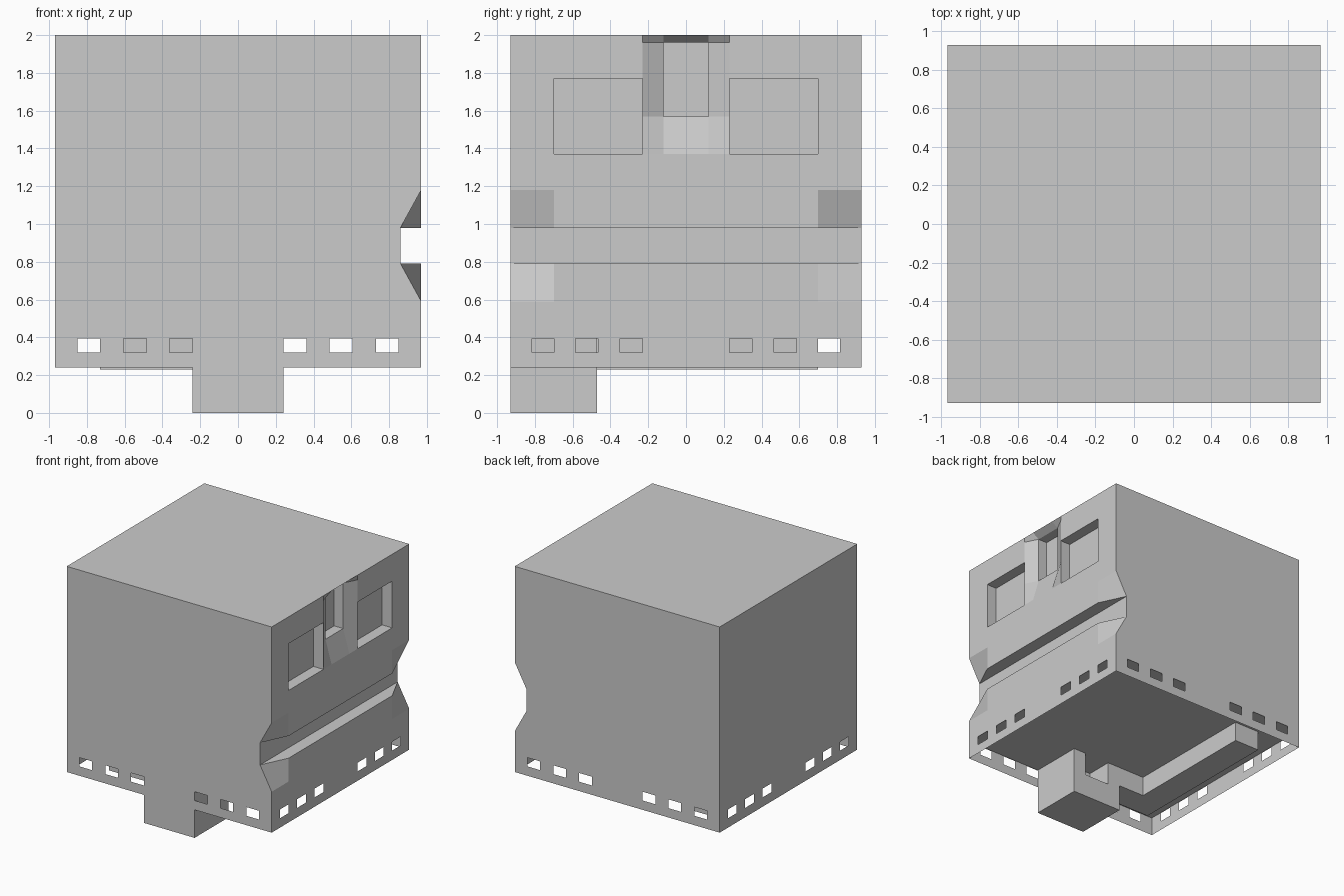
import bpy, bmesh

if "Cube" in bpy.data.objects:
    bpy.data.objects.remove(bpy.data.objects["Cube"])

X, Y, CEIL, TOP = 0.97, 0.93, 0.40, 2.0


def make_object(name, bm):
    bmesh.ops.remove_doubles(bm, verts=bm.verts, dist=0.0005)
    bmesh.ops.recalc_face_normals(bm, faces=bm.faces)
    mesh = bpy.data.meshes.new(name)
    bm.to_mesh(mesh)
    bm.free()
    ob = bpy.data.objects.new(name, mesh)
    bpy.context.collection.objects.link(ob)
    return ob


def add_face(bm, pts):
    return bm.faces.new([bm.verts.new(p) for p in pts])


def prism(name, outline, z0, z1):
    bm = bmesh.new()
    n = len(outline)
    for z in (z0, z1):
        add_face(bm, [(x, y, z) for x, y in outline])
    for i in range(n):
        (ax, ay), (bx, by) = outline[i], outline[(i + 1) % n]
        add_face(bm, [(ax, ay, z0), (bx, by, z0), (bx, by, z1), (ax, ay, z1)])
    return make_object(name, bm)


def rect(x0, x1, y0, y1):
    return [(x0, y0), (x1, y0), (x1, y1), (x0, y1)]


# Face panel grid on +x, with the pushed-in vertices
ys = [-Y, -0.70, -0.23, -0.12, 0.12, 0.23, 0.70, Y]
zs = [CEIL, 0.59, 0.79, 0.98, 1.18, 1.37, 1.57, 1.77, 1.96, TOP]


def surface_x(y, z):
    if abs(y) == Y and z in (0.79, 0.98):
        return 0.86                      # mouth corners
    if abs(y) == 0.12 and 1.57 <= z <= 1.96:
        return 0.912                     # sloped nose surround
    return X


def recess(i, k):
    """Depth plane of a recessed cell, or None for a flush one."""
    if not (0 <= i < len(ys) - 1):
        return 0.86 if k == 2 else None
    if k == 2:
        return 0.86                      # mouth slot
    if i in (1, 5) and k in (5, 6):
        return 0.875                     # eyes
    if i == 3 and k in (6, 7):
        return 0.826                     # nose
    return None


bm = bmesh.new()
for i in range(len(ys) - 1):
    for k in range(len(zs) - 1):
        cell = [(ys[i], zs[k]), (ys[i + 1], zs[k]),
                (ys[i + 1], zs[k + 1]), (ys[i], zs[k + 1])]
        front = [(surface_x(y, z), y, z) for y, z in cell]
        d = recess(i, k)
        if d is None:
            add_face(bm, front)
            continue
        back = [(d, y, z) for y, z in cell]
        add_face(bm, back)
        for s, (di, dk) in enumerate([(0, -1), (1, 0), (0, 1), (-1, 0)]):
            if recess(i + di, k + dk) != d:
                t = (s + 1) % 4
                wall = [front[s], front[t], back[t], back[s]]
                add_face(bm, list(dict.fromkeys(wall)))

# Remaining sides of the closed upper box
for y in (-Y, Y):
    add_face(bm, [(surface_x(y, z), y, z) for z in zs] + [(-X, y, TOP), (-X, y, CEIL)])
for z in (CEIL, TOP):
    add_face(bm, [(X, y, z) for y in ys] + [(-X, Y, z), (-X, -Y, z)])
add_face(bm, [(-X, -Y, CEIL), (-X, Y, CEIL), (-X, Y, TOP), (-X, -Y, TOP)])
make_object("head_box", bm)

# Thin open skirt with small windows on all four sides
SKIRT_Z = [0.24, 0.32, 0.395, CEIL]
half_x = [0.24, 0.363, 0.485, 0.605, 0.73, 0.85, X]
half_y = [0.23, 0.35, 0.465, 0.585, 0.70, 0.815, Y]
bm = bmesh.new()
for half, place in ((half_x, lambda s, u, z: (u, s * Y, z)),
                    (half_y, lambda s, u, z: (s * X, u, z))):
    line = [-u for u in reversed(half)] + half
    for s in (-1, 1):
        for a in range(len(line) - 1):
            for k in range(3):
                if k == 1 and a in (1, 3, 5, 7, 9, 11):
                    continue
                u0, u1, z0, z1 = line[a], line[a + 1], SKIRT_Z[k], SKIRT_Z[k + 1]
                add_face(bm, [place(s, u0, z0), place(s, u1, z0),
                              place(s, u1, z1), place(s, u0, z1)])
make_object("window_skirt", bm)

# Foot block with a notch in its rear upper edge
foot = prism("foot_block", rect(-0.24, 0.24, -Y, -0.47), 0.0, CEIL)
cutter = prism("notch_cutter", rect(-0.12, 0.12, -0.70, -0.40), 0.20, 0.50)
cutter.hide_render = True
cutter.hide_viewport = True
cut = foot.modifiers.new("notch", "BOOLEAN")
cut.operation = "DIFFERENCE"
cut.object = cutter
cut.solver = "EXACT"

# L-shaped rail under the ceiling
prism("under_rail", [(-0.24, -0.70), (-0.24, -0.47), (-0.49, -0.47),
                     (-0.49, 0.70), (-0.73, 0.70), (-0.73, -0.70)], 0.23, CEIL)
